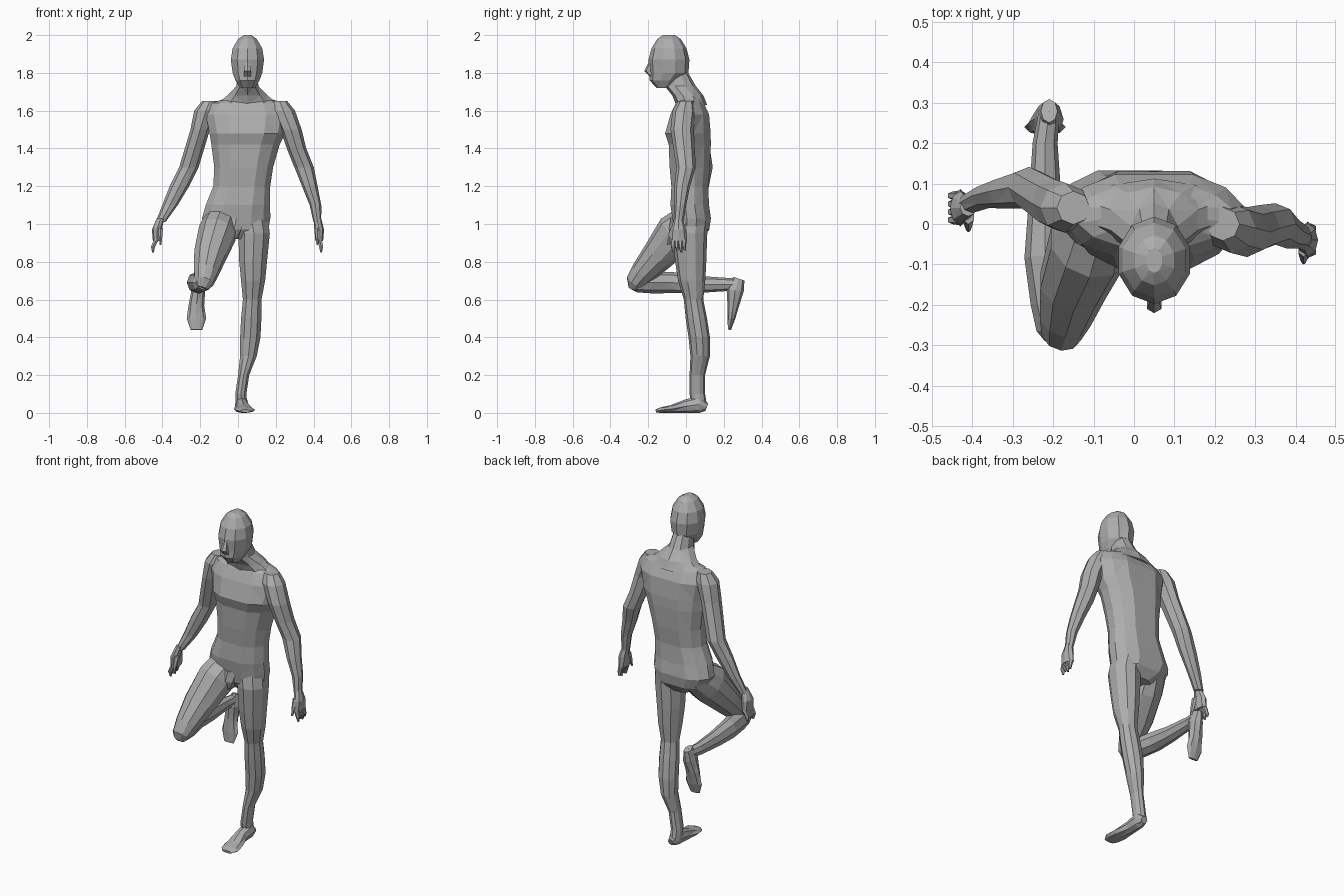
import bpy
import bmesh
from math import cos, sin, pi
from mathutils import Vector

UNIT = 0.01  # all sections below are given in hundredths

default_cube = bpy.data.objects.get("Cube")
if default_cube:
    bpy.data.objects.remove(default_cube, do_unlink=True)

# One plain grey for the whole figure
grey = bpy.data.materials.new("matte grey")
grey.use_nodes = True
colour = (0.42, 0.42, 0.42, 1)
grey.diffuse_color = colour
grey.node_tree.nodes["Principled BSDF"].inputs["Base Color"].default_value = colour


def section_axes(centres, index, level):
    """Return the two directions in which a cross-section spreads."""
    if level:
        return Vector((1, 0, 0)), Vector((0, 1, 0))
    before = centres[max(index - 1, 0)]
    after = centres[min(index + 1, len(centres) - 1)]
    along = (after - before).normalized()
    side = Vector((1, 0, 0))
    side = (side - along * side.dot(along)).normalized()
    return side, along.cross(side)


def loft(name, sections, sides=10, level=True, groove=0):
    """Skin elliptical sections (x, y, z, half width, half depth)."""
    mesh_data = bmesh.new()
    centres = [Vector(section[:3]) * UNIT for section in sections]
    rings = []
    for index, section in enumerate(sections):
        side, depth = section_axes(centres, index, level)
        half_width, half_depth = (value * UNIT * 1.03 for value in section[3:])
        ring = []
        for step in range(sides):
            angle = pi / 2 + 2 * pi * step / sides
            reach = half_depth
            if step in (0, sides // 2):
                reach -= groove * half_depth
            offset = side * half_width * cos(angle) + depth * reach * sin(angle)
            ring.append(mesh_data.verts.new(centres[index] + offset))
        rings.append(ring)
    for lower, upper in zip(rings, rings[1:]):
        for step in range(sides):
            following = (step + 1) % sides
            mesh_data.faces.new(
                (lower[step], lower[following], upper[following], upper[step]))
    mesh_data.faces.new(rings[0])
    mesh_data.faces.new(rings[-1])
    bmesh.ops.triangulate(mesh_data, faces=mesh_data.faces[:])
    bmesh.ops.recalc_face_normals(mesh_data, faces=mesh_data.faces[:])
    mesh = bpy.data.meshes.new(name)
    mesh_data.to_mesh(mesh)
    mesh_data.free()
    mesh.materials.append(grey)
    part = bpy.data.objects.new(name, mesh)
    bpy.context.collection.objects.link(part)
    return part


# Head, nose and neck
loft("head", [
    (5, -9, 200, 2, 3),
    (5, -9, 198, 5, 6),
    (5, -9, 193, 8, 9),
    (5, -9, 187, 9, 10.5),
    (5, -9, 180, 8, 10),
    (5, -11, 176, 6.5, 8),
    (5, -12, 172, 4, 3.5),
])
loft("nose", [
    (5, -18, 187, 1, 1),
    (5, -20, 181, 2, 2),
    (5, -18, 178, 2, 1),
], sides=6)
loft("neck", [
    (5, -5, 180, 5, 6),
    (5, -3, 173, 6, 8),
    (5, 1, 168, 11, 8),
    (5, 3, 163, 17, 8),
])

# Torso with a shallow groove down the spine and breastbone
loft("torso", [
    (5, 3, 167, 10, 6),
    (5, 2, 164, 19, 8),
    (5, 2, 158, 22, 11),
    (5, 1, 148, 20, 13),
    (4, 2, 142, 18, 12),
    (3, 2, 130, 15.5, 11.5),
    (2, 2, 120, 15, 10.5),
    (0, 2, 110, 17, 11),
    (-1, 3, 103, 18, 11),
    (0, 3, 97, 16, 10),
    (1, 3, 92, 8, 6),
], sides=14, groove=0.1)
loft("groin", [
    (-1, -5, 103, 5, 3),
    (-2, -6, 97, 4, 3),
    (-2, -4, 92, 2, 3),
], sides=6)

# Arms hang at slightly different angles
loft("left_arm", [
    (22, 0, 165, 4, 4),
    (24, -1, 160, 6, 6),
    (28, -2, 150, 5.5, 6),
    (31, -1, 140, 5, 5.5),
    (35, 0, 130, 5, 5),
    (38, -2, 120, 4, 4),
    (41, -3, 110, 3, 3),
    (42, -4, 101, 2, 2.5),
], sides=8)
loft("right_arm", [
    (-15, 4, 165, 4, 4),
    (-17, 4, 160, 6, 6),
    (-20, 5, 150, 5, 6),
    (-23, 7, 140, 5, 5.5),
    (-26, 9, 130, 5, 5),
    (-31, 8, 120, 5, 4),
    (-36, 7, 110, 4, 3),
    (-41, 5, 101, 2.5, 2.5),
], sides=8)


def hand(label, x, y, lean):
    """Palm, thumb and four fingers hanging below the wrist."""
    loft(label + "_palm", [
        (x, y, 103, 2, 2),
        (x + lean, y, 97, 2.5, 4),
        (x + lean, y, 91, 2, 4.5),
    ], sides=8)
    loft(label + "_thumb", [
        (x, y - 2, 98, 1.5, 2),
        (x, y - 4, 93, 1, 1.5),
        (x, y - 5.5, 89, 0.5, 0.5),
    ], sides=6)
    for finger in range(4):
        across = y - 3 + finger * 2
        loft(label + "_finger", [
            (x + lean, across, 92, 1.5, 1.3),
            (x + 2 * lean, across, 88, 1.2, 1),
            (x + 2 * lean, across + 0.5, 85 + finger % 2, 0.5, 0.5),
        ], sides=6)


hand("left", 42, -4, 1)
hand("right", -41, 4, -2)

# Standing leg and its foot
loft("left_leg", [
    (7, 3, 103, 9, 9),
    (8.5, 2, 95, 8.5, 9),
    (8, 2.5, 80, 7.5, 8),
    (8, 3, 70, 6.5, 7),
    (7.5, 4, 60, 5, 5),
    (7, 5.5, 50, 5.5, 5.5),
    (6.5, 7, 40, 5.5, 5.5),
    (5.5, 7.5, 30, 4.5, 5),
    (3, 6, 20, 3, 4),
    (1.5, 6, 10, 3, 4),
    (1.5, 7, 4, 3, 4),
])
loft("left_foot", [
    (2, 11, 3, 2, 2),
    (2, 7, 4.5, 3.5, 4.5),
    (2, 0, 3.5, 3.5, 3.5),
    (3, -8, 2, 5, 2),
    (4, -13, 1.5, 5, 1.5),
    (4, -16, 1, 3, 0.8),
], sides=8, level=False)

# Raised leg, bent back at the knee
loft("right_thigh", [
    (-8, 4, 103, 9, 9),
    (-11, -5, 95, 10, 11),
    (-15, -15, 83, 8.5, 8.5),
    (-17, -23, 74, 6.5, 6.5),
    (-18, -27, 69, 5, 5),
    (-19, -28, 66, 3, 2.5),
], level=False)
loft("right_shin", [
    (-19, -29, 69, 3, 3.5),
    (-19, -26, 69, 5, 5),
    (-20, -19, 69, 5.5, 5.5),
    (-22, -8, 69, 5, 5.5),
    (-22, 5, 68, 4, 4.5),
    (-22, 20, 68, 3, 3.5),
    (-21, 28, 68, 2.5, 3),
], sides=8, level=False)
loft("right_foot", [
    (-21, 28, 71, 2, 3),
    (-21, 26, 65, 3.5, 4.5),
    (-22, 25, 57, 4, 3),
    (-22, 24, 50, 5, 2),
    (-22, 23, 44, 3, 0.8),
], sides=8, level=False)
